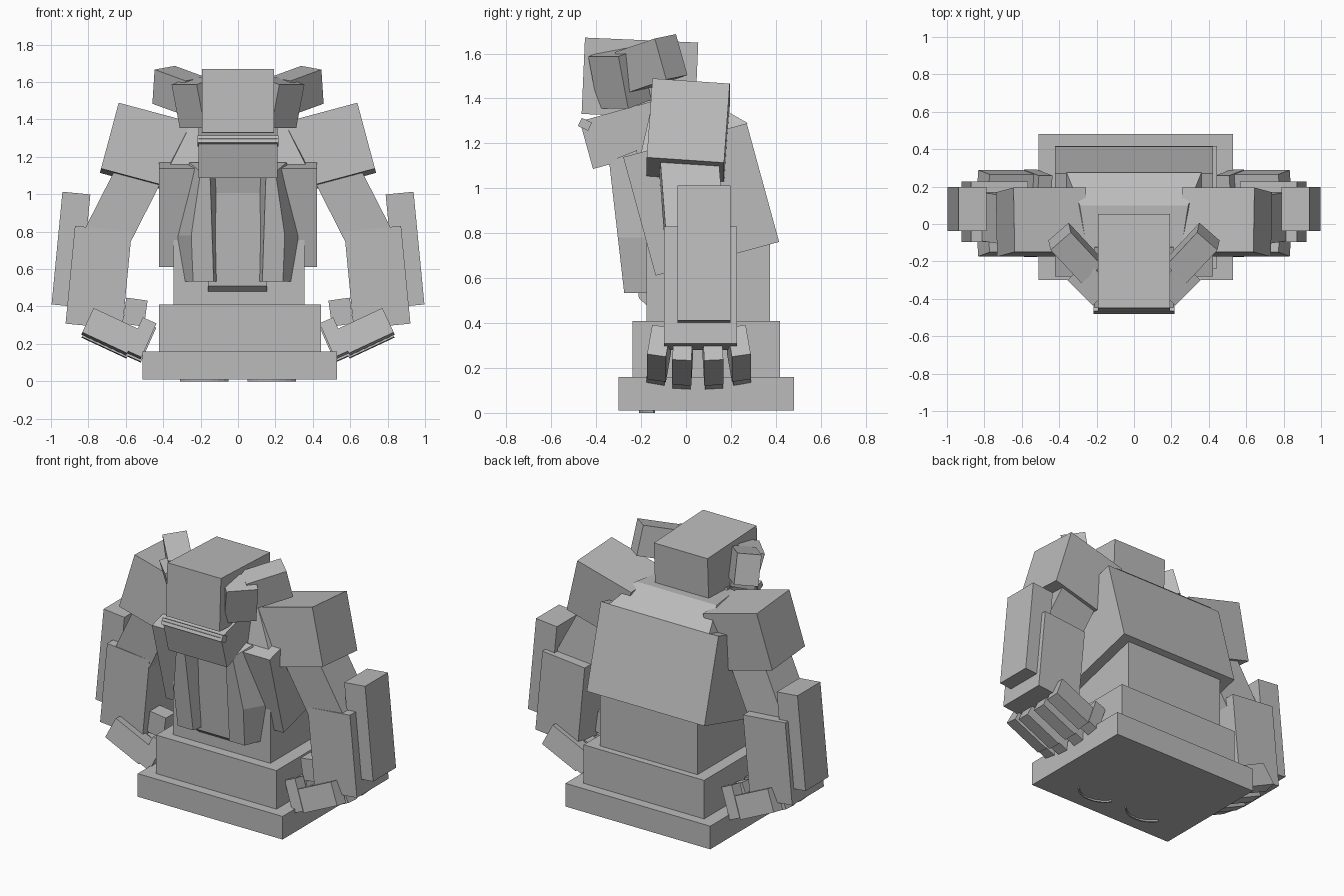
import bpy, bmesh
from math import radians, sin, cos, pi
from mathutils import Euler, Matrix, Vector

cube = bpy.data.objects.get("Cube")
if cube:
    bpy.data.objects.remove(cube, do_unlink=True)

GREY = (0.5, 0.5, 0.5, 1)
stone = bpy.data.materials.new("plain grey")
stone.use_nodes = True
stone.diffuse_color = GREY
stone.node_tree.nodes["Principled BSDF"].inputs["Base Color"].default_value = GREY


def finish(name, bm):
    bmesh.ops.recalc_face_normals(bm, faces=bm.faces)
    mesh = bpy.data.meshes.new(name)
    bm.to_mesh(mesh)
    bm.free()
    mesh.materials.append(stone)
    ob = bpy.data.objects.new(name, mesh)
    bpy.context.collection.objects.link(ob)
    return ob


def box(name, centre, size, turn=(0, 0, 0), side=1):
    """Box turned in degrees; side -1 reflects it across x."""
    bm = bmesh.new()
    bmesh.ops.create_cube(bm, size=1)
    rot = Euler([radians(a) for a in turn]).to_matrix().to_4x4()
    flip = Matrix.Diagonal((side, 1, 1, 1))
    bm.transform(flip @ Matrix.Translation(centre) @ rot @ Matrix.Diagonal((*size, 1)))
    return finish(name, bm)


def prism(name, near, far):
    """Solid joining two matching outlines."""
    bm = bmesh.new()
    a = [bm.verts.new(p) for p in near]
    b = [bm.verts.new(p) for p in far]
    bm.faces.new(a)
    bm.faces.new(b)
    for i in range(len(a)):
        j = (i + 1) % len(a)
        bm.faces.new((a[i], a[j], b[j], b[i]))
    return finish(name, bm)


# Stepped plinth and waist
box("base_slab", (0.01, 0.09, 0.085), (1.04, 0.78, 0.15))
box("base_step", (0.01, 0.09, 0.285), (0.865, 0.655, 0.25))
box("waist", (0.005, 0.1, 0.62), (0.70, 0.55, 0.5))

# Chest leaning forward, with the sloping neck on top
box("chest", (0, 0.0675, 0.95), (0.845, 0.57, 0.547), (15.3, 0, 0))
prism("neck",
      [(-0.36, -0.2, 1.16), (0.36, -0.2, 1.16), (0.36, 0.275, 1.29), (-0.36, 0.275, 1.29)],
      [(-0.25, -0.15, 1.38), (0.25, -0.15, 1.38), (0.29, 0.1, 1.39), (-0.29, 0.1, 1.39)])

# Belly strip between the breast plates
belly = [(-0.25, 1.1), (-0.21, 0.51), (-0.17, 0.475), (-0.08, 0.6), (-0.08, 1.1)]
prism("belly", [(-0.16, y, z) for y, z in belly], [(0.155, y, z) for y, z in belly])

# Head and jaw
box("head", (0, -0.205, 1.49), (0.385, 0.505, 0.34), (-2.5, 0, 0))
box("jaw", (0, -0.27, 1.24), (0.42, 0.36, 0.22), (15.5, 0, 0))
box("lip", (0, -0.45, 1.285), (0.435, 0.05, 0.04), (-25, 0, 0))

for side, label in ((1, "left"), (-1, "right")):
    # Breast plate: narrow shoulders, wide middle, bevelled outer edge
    plate = [(0.13, 0.533), (0.24, 0.533), (0.25, 0.78), (0.2, 1.12), (0.15, 1.12)]
    back = [(0.10, 0.533), (0.295, 0.533), (0.325, 0.78), (0.26, 1.17), (0.10, 1.17)]
    lean = lambda z: -0.275 - 0.115 * (z - 0.533)
    prism(label + "_breast_plate",
          [(side * x, lean(z), z) for x, z in plate],
          [(side * x, lean(z) + 0.13, z) for x, z in back])

    # Ear blocks
    box(label + "_cheek_block", (0.215, -0.295, 1.49), (0.19, 0.15, 0.24), (15, 0, 45), side)
    box(label + "_ear_block", (0.315, -0.155, 1.555), (0.25, 0.145, 0.19), (8, -14, 47), side)

    # Arm
    box(label + "_shoulder", (0.495, 0.01, 1.25), (0.40, 0.345, 0.365), (-4, -15, 0), side)
    box(label + "_upper_arm", (0.61, 0.025, 0.95), (0.25, 0.26, 0.55), (4, -27, 0), side)
    box(label + "_forearm", (0.745, 0.065, 0.555), (0.305, 0.325, 0.525), (0, -5.5, 0), side)
    box(label + "_arm_guard", (0.893, 0.08, 0.705), (0.15, 0.235, 0.605), (0, -5.5, 0), side)

    # Hand: four curled fingers and a thumb
    for i, y in enumerate((-0.12, -0.015, 0.12, 0.235)):
        tilt = (i - 1.5) * 6
        z = 0.245 + 0.02 * (i in (0, 3))
        box(f"{label}_finger_{i}", (0.685, y, z), (0.265, 0.085, 0.145), (tilt, -25, 0), side)
        box(f"{label}_fingertip_{i}", (0.515, y, z - 0.035), (0.08, 0.08, 0.2),
            (tilt, 26 - 50, 0), side)
    box(label + "_thumb", (0.55, 0.0, 0.37), (0.115, 0.1, 0.14), (0, -8, 0), side)

    # Thin curved mark under the base
    arc = [pi * (1.2 + 0.6 * i / 8) for i in range(9)]
    ring = [(0.16, a) for a in arc] + [(0.15, a) for a in reversed(arc)]
    outline = [(side * 0.18 + r * cos(a), -0.05 + r * sin(a)) for r, a in ring]
    prism(label + "_underside_mark", [(x, y, 0) for x, y in outline],
          [(x, y, 0.012) for x, y in outline])
